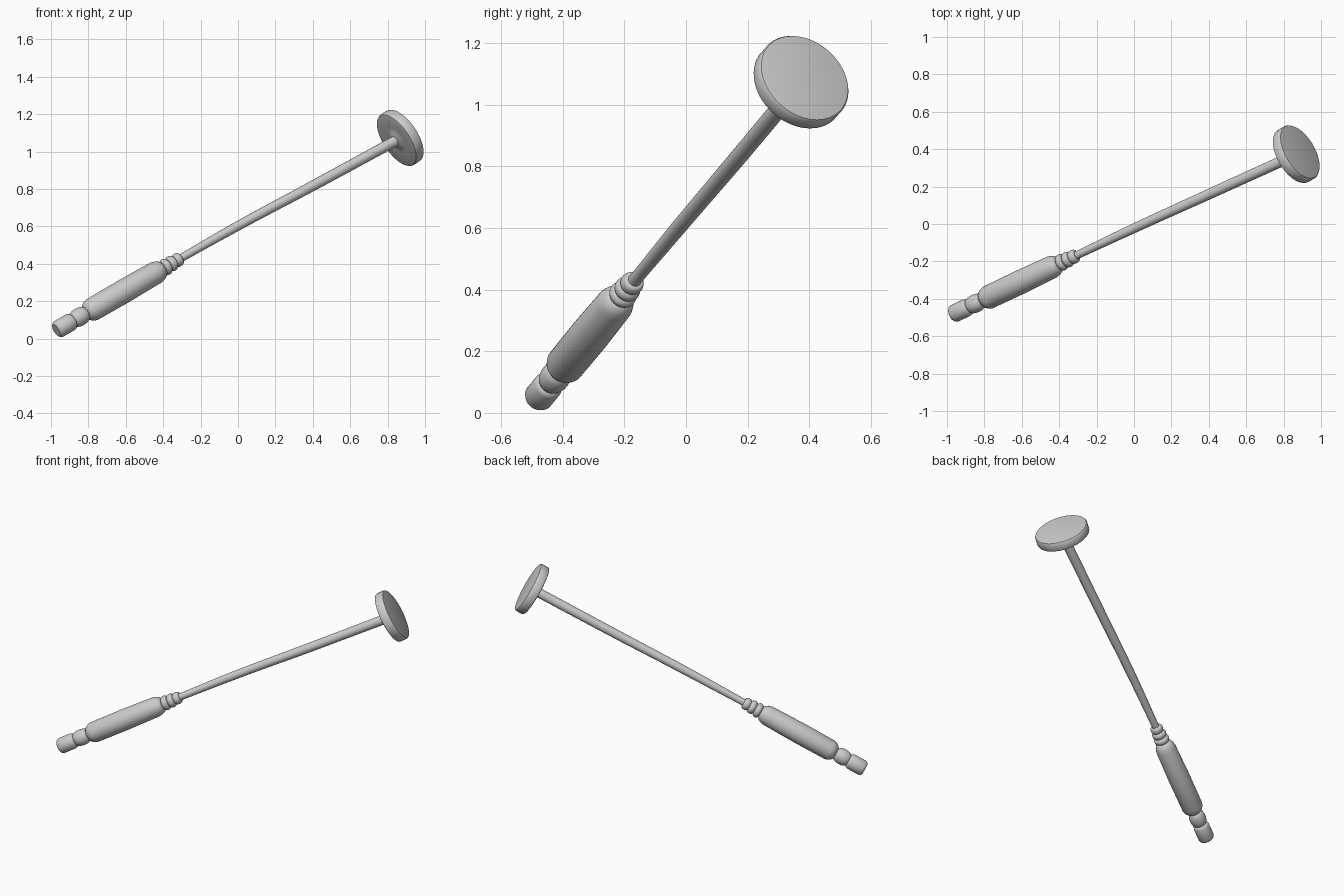
import bpy, bmesh, math
from mathutils import Vector

if "Cube" in bpy.data.objects:
    bpy.data.objects.remove(bpy.data.objects["Cube"])

SEG = 40


def lathe(name, origin, axis, profile, angle=40):
    """Spin a (distance along axis, radius) profile around an axis."""
    bm = bmesh.new()
    rings = []
    for t, r in profile:
        rings.append([bm.verts.new((r * math.cos(2 * math.pi * i / SEG),
                                    r * math.sin(2 * math.pi * i / SEG), t))
                      for i in range(SEG)])
    for a, b in zip(rings, rings[1:]):
        for i in range(SEG):
            j = (i + 1) % SEG
            bm.faces.new((a[i], a[j], b[j], b[i]))
    bm.faces.new(list(reversed(rings[0])))
    bm.faces.new(rings[-1])
    me = bpy.data.meshes.new(name)
    bm.to_mesh(me)
    bm.free()
    ob = bpy.data.objects.new(name, me)
    bpy.context.collection.objects.link(ob)
    ob.location = origin
    ob.rotation_euler = Vector(axis).to_track_quat('Z', 'Y').to_euler()
    bpy.ops.object.select_all(action='DESELECT')
    ob.select_set(True)
    bpy.context.view_layer.objects.active = ob
    bpy.ops.object.shade_smooth_by_angle(angle=math.radians(angle))
    return ob


def bulge(center, half, inner, outer, n=8):
    """Rounded bead in profile form."""
    return [(center - half * math.cos(math.pi * k / n),
             inner + (outer - inner) * math.sin(math.pi * k / n)) for k in range(n + 1)]


grip_start = Vector((-0.972, -0.484, 0.044))
grip_axis = Vector((0.800, 0.381, 0.464)).normalized()

# end cap
lathe("grip_end_cap", grip_start, grip_axis,
      [(0, 0.036), (0.006, 0.043), (0.016, 0.048), (0.095, 0.048),
       (0.107, 0.044), (0.114, 0.034)])
# bead between cap and grip
lathe("grip_bead", grip_start, grip_axis, bulge(0.155, 0.046, 0.03, 0.049, 12))
# main grip
lathe("grip", grip_start, grip_axis,
      [(0.198, 0.035), (0.207, 0.047), (0.222, 0.057), (0.24, 0.063), (0.45, 0.0645),
       (0.665, 0.061), (0.69, 0.055), (0.706, 0.046), (0.715, 0.034)])
# collar rings
for i, r in enumerate((0.046, 0.043, 0.038)):
    lathe(f"collar_ring_{i + 1}", grip_start, grip_axis,
          bulge(0.733 + 0.039 * i, 0.0205, 0.027, r))

# head disc, slightly tilted against the shaft
head_center = Vector((0.867, 0.373, 1.073))
head_axis = Vector((0.745, 0.44, 0.50)).normalized()
lathe("head_disc", head_center, head_axis,
      [(-0.036, 0.034), (-0.027, 0.05), (-0.025, 0.08), (-0.029, 0.15), (-0.026, 0.158),
       (-0.02, 0.161), (0.022, 0.161), (0.028, 0.157), (0.030, 0.148)])

# shaft with a slight bend
shaft = bpy.data.curves.new("shaft", 'CURVE')
shaft.dimensions = '3D'
shaft.bevel_depth = 1.0
shaft.bevel_resolution = 8
shaft.use_fill_caps = True
points = [(grip_start + grip_axis * 0.80, 0.021),
          (Vector((0.0, -0.023, 0.603)), 0.0255),
          (Vector((0.42, 0.168, 0.828)), 0.028),
          (head_center - head_axis * 0.02, 0.029)]
spline = shaft.splines.new('BEZIER')
spline.bezier_points.add(len(points) - 1)
for bp, (co, r) in zip(spline.bezier_points, points):
    bp.co = co
    bp.radius = r
    bp.handle_left_type = bp.handle_right_type = 'AUTO'
shaft_ob = bpy.data.objects.new("shaft", shaft)
bpy.context.collection.objects.link(shaft_ob)
